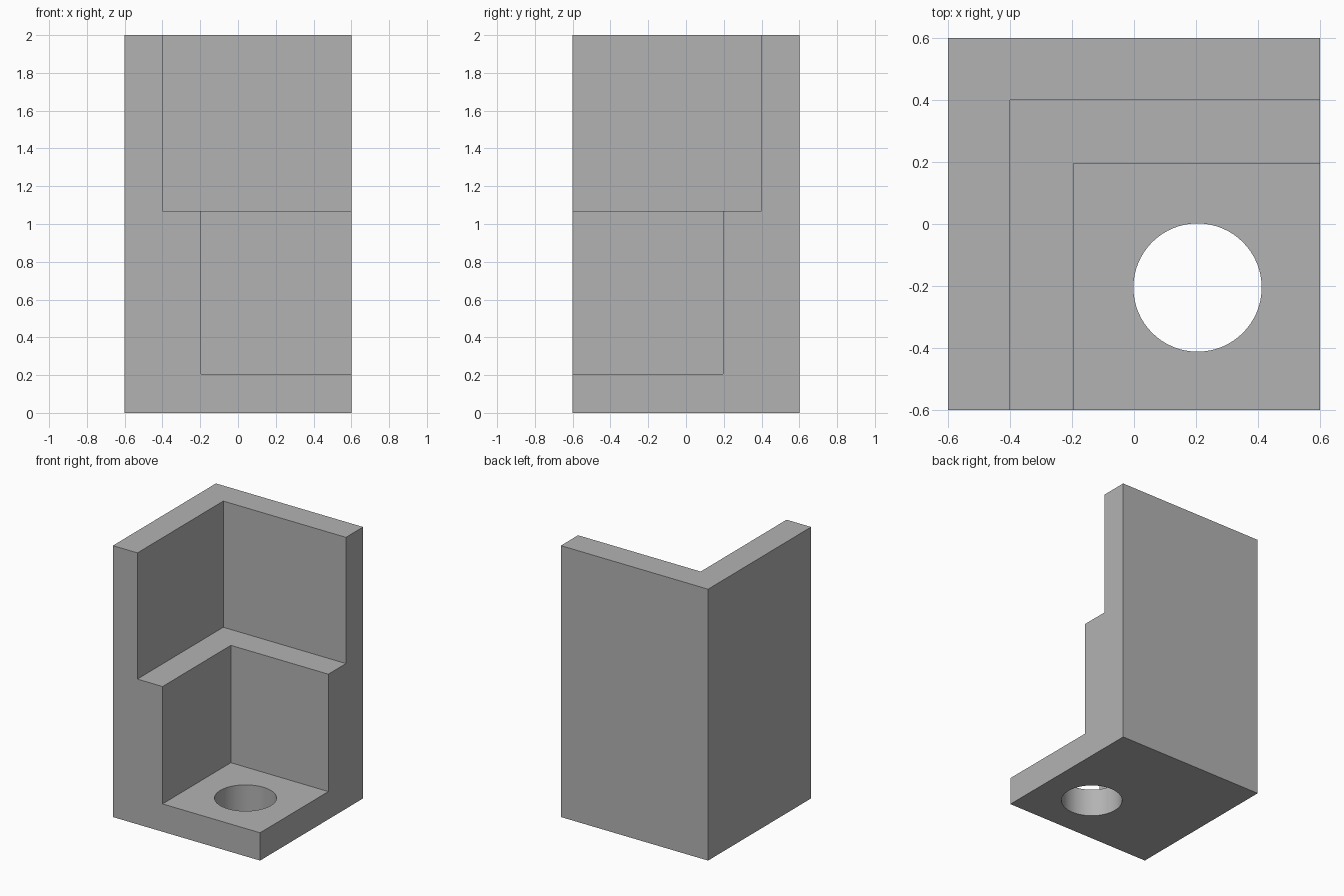
import bpy
import bmesh
from mathutils import Matrix, Vector

old = bpy.data.objects.get("Cube")
if old:
    bpy.data.objects.remove(old, do_unlink=True)

HALF, HEIGHT = 0.6, 2.0
OVER = 0.1  # how far cutters reach past the block

grey = bpy.data.materials.new("plain_grey")
grey.use_nodes = True
colour = (0.45, 0.45, 0.45, 1)
grey.diffuse_color = colour
grey.node_tree.nodes["Principled BSDF"].inputs["Base Color"].default_value = colour


def add_object(name, bm):
    mesh = bpy.data.meshes.new(name)
    bm.to_mesh(mesh)
    bm.free()
    mesh.materials.append(grey)
    obj = bpy.data.objects.new(name, mesh)
    bpy.context.collection.objects.link(obj)
    return obj


def box(name, low, high):
    low, high = Vector(low), Vector(high)
    bm = bmesh.new()
    bmesh.ops.create_cube(bm, size=1, matrix=Matrix.Translation((low + high) / 2)
                          @ Matrix.Diagonal((high - low).to_4d()))
    return add_object(name, bm)


def pocket(name, edge, floor):
    # Square pocket open to the front, the left and the top
    return box(name, (-edge, -HALF - OVER, floor), (HALF + OVER, edge, HEIGHT + OVER))


def drill(name, x, y, radius, depth):
    bm = bmesh.new()
    bmesh.ops.create_cone(bm, cap_ends=True, segments=64, radius1=radius, radius2=radius,
                          depth=depth, matrix=Matrix.Translation((x, y, 0.1)))
    return add_object(name, bm)


# Solid block, then the two stepped pockets and the floor hole
bracket = box("corner_bracket", (-HALF, -HALF, 0), (HALF, HALF, HEIGHT))
cutters = [
    pocket("upper_pocket", 0.4, 1.07),
    pocket("lower_pocket", 0.195, 0.205),
    drill("floor_hole", 0.205, -0.205, 0.207, 0.5),
]

bpy.ops.object.select_all(action="DESELECT")
bracket.select_set(True)
bpy.context.view_layer.objects.active = bracket
for cutter in cutters:
    cutter.hide_render = True
    cut = bracket.modifiers.new(cutter.name, "BOOLEAN")
    cut.operation = "DIFFERENCE"
    cut.solver = "EXACT"
    cut.object = cutter
    bpy.ops.object.modifier_apply(modifier=cut.name)
    bpy.data.objects.remove(cutter, do_unlink=True)

# Round the hole wall while the block edges stay sharp
bpy.ops.object.shade_smooth_by_angle()
